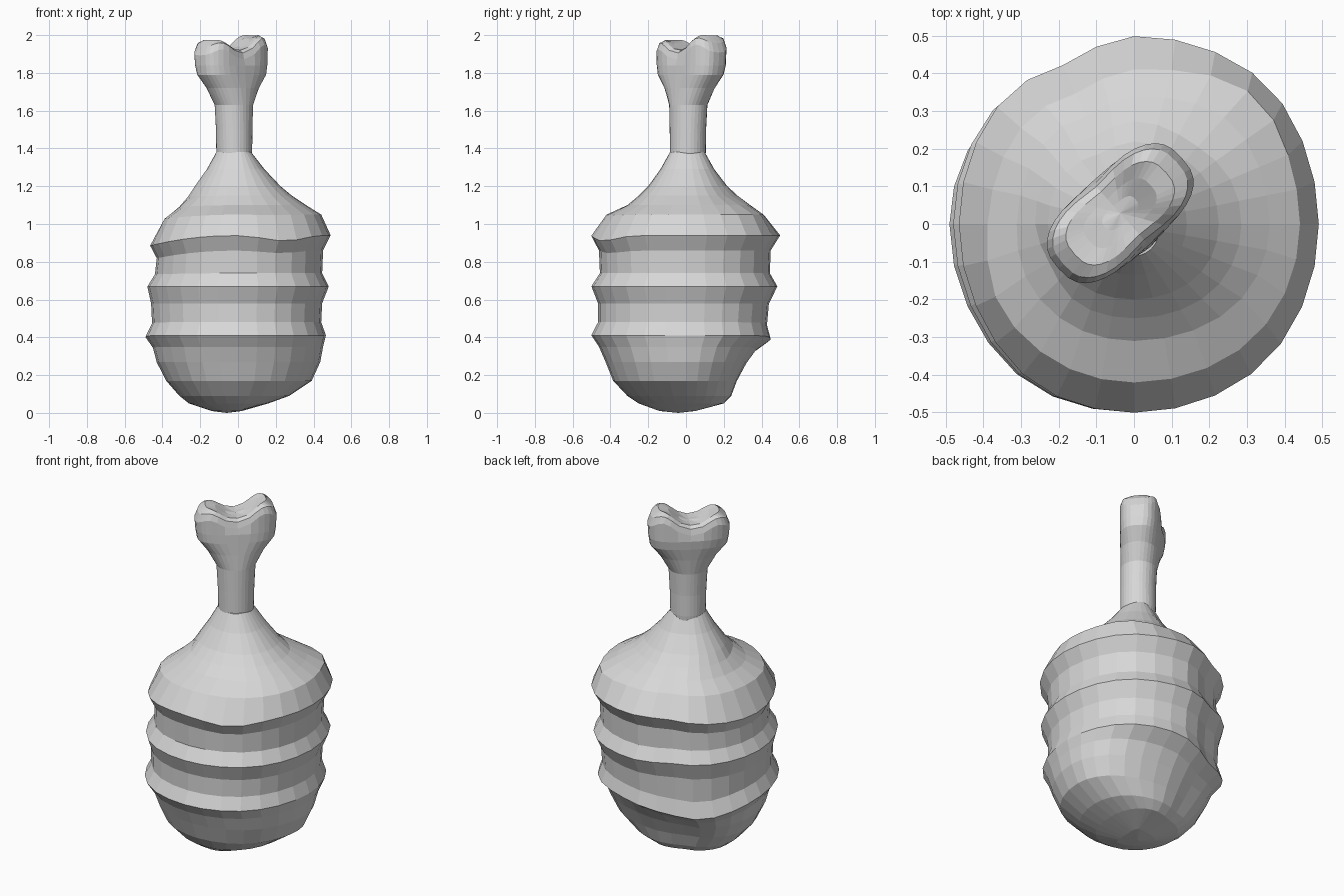
import bpy, bmesh, math

if "Cube" in bpy.data.objects:
    bpy.data.objects.remove(bpy.data.objects["Cube"])

grey = bpy.data.materials.new("plain grey")
grey.diffuse_color = (0.68, 0.68, 0.68, 1)
grey.use_nodes = True
grey.node_tree.nodes["Principled BSDF"].inputs["Base Color"].default_value = grey.diffuse_color


def loft(name, rings, bottom=None, top=None):
    """Skin closed rings of points, bottom to top, with optional pole points."""
    bm = bmesh.new()
    loops = [[bm.verts.new(p) for p in ring] for ring in rings]
    n = len(loops[0])
    for a, b in zip(loops, loops[1:]):
        for i in range(n):
            j = (i + 1) % n
            bm.faces.new((a[i], a[j], b[j], b[i]))
    if bottom:
        v = bm.verts.new(bottom)
        for i in range(n):
            bm.faces.new((v, loops[0][(i + 1) % n], loops[0][i]))
    if top:
        v = bm.verts.new(top)
        for i in range(n):
            bm.faces.new((v, loops[-1][i], loops[-1][(i + 1) % n]))
    bmesh.ops.recalc_face_normals(bm, faces=bm.faces)
    me = bpy.data.meshes.new(name)
    bm.to_mesh(me)
    bm.free()
    me.materials.append(grey)
    ob = bpy.data.objects.new(name, me)
    bpy.context.collection.objects.link(ob)
    return ob


def bump(x, centre, width):
    return math.exp(-((x - centre) / width) ** 2)


def angle_bump(a, centre, width):
    d = (a - math.radians(centre) + math.pi) % (2 * math.pi) - math.pi
    return math.exp(-(d / math.radians(width)) ** 2)


# Ridged meat: height, then reach to left, right, front, back
MEAT = [
    (0.01, .14, .02, .14, .05),
    (0.05, .26, .16, .25, .20),
    (0.09, .31, .27, .31, .24),
    (0.17, .38, .39, .385, .27),
    (0.27, .43, .435, .425, .32),
    (0.35, .45, .45, .46, .37),
    (0.41, .49, .465, .50, .45),
    (0.48, .455, .44, .465, .43),
    (0.58, .46, .445, .465, .44),
    (0.67, .48, .48, .50, .485),
    (0.74, .44, .445, .455, .445),
    (0.86, .43, .45, .46, .45),
    (0.94, .465, .49, .50, .50),
    (1.05, .385, .44, .42, .41),
    (1.10, .31, .36, .31, .34),
    (1.15, .265, .285, .25, .275),
    (1.20, .23, .225, .20, .22),
    (1.29, .165, .14, .135, .15),
    (1.38, .115, .07, .085, .10),
]
SIDES = 28
rings = []
for z, left, right, front, back in MEAT:
    ring = []
    for i in range(SIDES):
        a = 2 * math.pi * i / SIDES
        c, s = math.cos(a), math.sin(a)
        # uneven outline: flat at back left, fuller on the other diagonals
        swell = 1 - .065 * angle_bump(a, 114, 14) + .03 * angle_bump(a, 45, 22)
        swell += .02 * angle_bump(a, 235, 20) + .02 * angle_bump(a, 315, 25)
        # shoulders bulge at two corners, with a crease just above
        corners = angle_bump(a, 52, 22) + .8 * angle_bump(a, 207, 20)
        swell += corners * (.09 * bump(z, 1.07, .045) - .08 * bump(z, 1.16, .05))
        # top ridge sags at left and front right, lowest ridge at back left
        dz = -.055 * max(0, -c) ** 2 * bump(z, .93, .13)
        dz -= .03 * angle_bump(a, 300, 18) * bump(z, .93, .08)
        dz -= .07 * angle_bump(a, 128, 35) * bump(z, .40, .13)
        ring.append((c * (right if c > 0 else left) * swell,
                     s * (back if s > 0 else front) * swell, z + dz))
    rings.append(ring)
loft("meat", rings, bottom=(-.06, -.04, 0), top=(-.02, .01, 1.39))

# Bone shaft and two-lobed knuckle, lying along a diagonal
AXIS = math.radians(42)
CA, SA = math.cos(AXIS), math.sin(AXIS)


def place(u, v, z):
    return (-.02 + u * CA - v * SA, .01 + u * SA + v * CA, z)


def crest(u):
    """Height of the knuckle top along the diagonal."""
    return 1.915 + .085 * bump(u, .15, .085) + .06 * bump(u, -.15, .08)


def outline(a, power):
    """Unit rounded outline: power 1 is a circle, smaller is boxier."""
    c, s = math.cos(a), math.sin(a)
    return (math.copysign(abs(c) ** power, c), math.copysign(abs(s) ** power, s))


# height, half length, half width, sideways shift, boxiness
BONE = [
    (1.32, .09, .09, 0, 1),
    (1.38, .095, .095, 0, 1),
    (1.50, .098, .095, 0, 1),
    (1.63, .105, .098, .003, 1),
    (1.72, .155, .104, .012, .9),
    (1.79, .208, .11, .02, .75),
    (1.84, .216, .113, .024, .7),
]
# cap rings: scale of the outline, drop below the crest
CAP = [(1.0, .05), (.92, .015), (.74, 0), (.5, 0), (.25, 0)]
SEG = 32
angles = [2 * math.pi * i / SEG for i in range(SEG)]
rings = []
for z, length, width, shift, power in BONE:
    unit = [outline(a, power) for a in angles]
    rings.append([place(length * c, width * s + shift, z) for c, s in unit])
for scale, drop in CAP:
    ring = []
    for a in angles:
        c, s = outline(a, .7)
        u = .22 * scale * c
        w = .115 - .012 * bump(u, 0, .07)        # slight waist between lobes
        ring.append(place(u, w * scale * s + .025, crest(u) - drop))
    rings.append(ring)
loft("bone", rings, top=place(0, .025, crest(0)))
